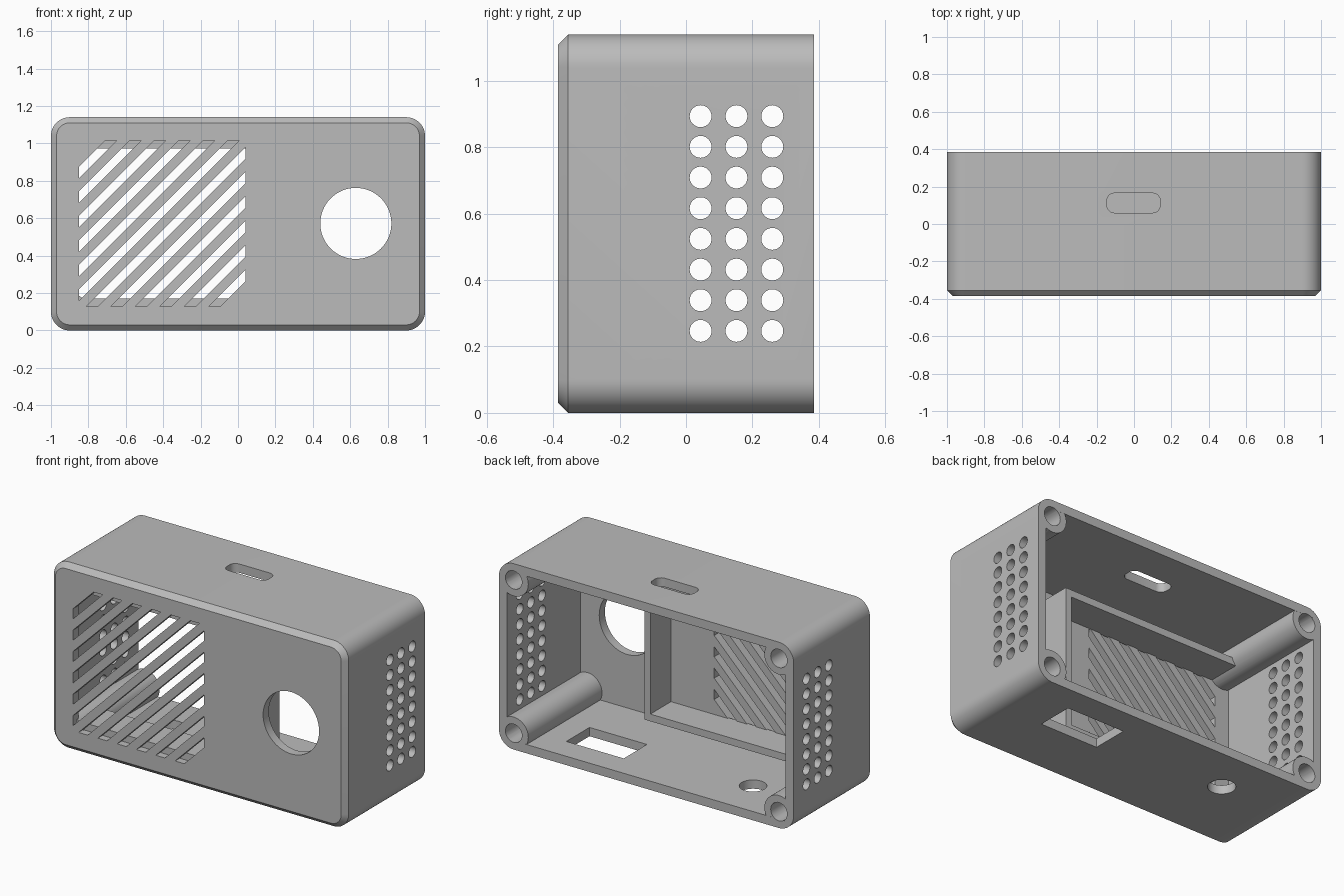
import bpy, bmesh
from math import cos, sin, pi
from mathutils import Vector

cube = bpy.data.objects.get("Cube")
if cube:
    bpy.data.objects.remove(cube, do_unlink=True)

H, D = 1.14, 0.385          # height, half depth
R, WALL, FRONT = 0.1, 0.054, -0.33
MID = H / 2

grey = bpy.data.materials.new("plain grey")
grey.use_nodes = True
grey.diffuse_color = (0.5, 0.5, 0.5, 1)
grey.node_tree.nodes["Principled BSDF"].inputs["Base Color"].default_value = (0.5, 0.5, 0.5, 1)


def place(axis, u, v, w):
    return {"X": (w, u, v), "Y": (u, w, v), "Z": (u, v, w)}[axis]


def circle(u, v, r, n=32):
    return [(u + r * cos(2 * pi * i / n), v + r * sin(2 * pi * i / n)) for i in range(n)]


def rect(u0, u1, v0, v1):
    return [(u0, v0), (u1, v0), (u1, v1), (u0, v1)]


def round_rect(u0, u1, v0, v1, r, n=12):
    centres = [(u1 - r, v1 - r), (u0 + r, v1 - r), (u0 + r, v0 + r), (u1 - r, v0 + r)]
    return [(cu + r * cos(pi / 2 * (q + i / n)), cv + r * sin(pi / 2 * (q + i / n)))
            for q, (cu, cv) in enumerate(centres) for i in range(n + 1)]


def prism(bm, axis, points, w0, w1):
    """Closed prism of a 2D outline between two depths along an axis."""
    loft(bm, [[place(axis, u, v, w) for u, v in points] for w in (w0, w1)])


def loft(bm, rings):
    rings = [[bm.verts.new(p) for p in ring] for ring in rings]
    faces = [bm.faces.new(rings[0]), bm.faces.new(rings[-1])]
    n = len(rings[0])
    for a, b in zip(rings, rings[1:]):
        faces += [bm.faces.new((a[i], a[(i + 1) % n], b[(i + 1) % n], b[i])) for i in range(n)]
    bmesh.ops.recalc_face_normals(bm, faces=faces)


def to_object(bm, name):
    mesh = bpy.data.meshes.new(name)
    bm.to_mesh(mesh)
    bm.free()
    mesh.materials.append(grey)
    ob = bpy.data.objects.new(name, mesh)
    bpy.context.scene.collection.objects.link(ob)
    return ob


def combine(body, bm, operation):
    """Boolean a temporary mesh into the body."""
    tool = to_object(bm, "helper")
    tool.hide_render = True
    mod = body.modifiers.new("combine", "BOOLEAN")
    mod.operation, mod.solver, mod.object = operation, "EXACT", tool
    bpy.context.view_layer.objects.active = body
    bpy.ops.object.modifier_apply(modifier=mod.name)
    bpy.data.objects.remove(tool, do_unlink=True)


# Outer block with rounded long edges and a chamfered front
CH = 0.03
bm = bmesh.new()
outline = round_rect(-1, 1, 0, H, R)
inset = round_rect(-1 + CH, 1 - CH, CH, H - CH, R - CH)
loft(bm, [[place("Y", u, v, w) for u, v in pts]
          for pts, w in ((inset, -D), (outline, CH - D), (outline, D))])
body = to_object(bm, "enclosure_body")

# Hollow interior, open at the back
bm = bmesh.new()
prism(bm, "Y", rect(WALL - 1, 1 - WALL, WALL, H - WALL), FRONT, 0.5)
combine(body, bm, "DIFFERENCE")

# Diagonal vent slots clipped to a rectangle, and the round front opening
bm = bmesh.new()
PITCH, HALF = 0.131, 0.031
X0, X1, Z0, Z1 = -0.85, 0.04, 0.128, 1.016
for k in range(12):
    c = (X0 + X1) / 2 - MID + (k - 5.5) * PITCH      # x - z along the slot centre
    slot = bmesh.new()
    prism(slot, "Y", rect(X0, X1, Z0, Z1), -0.5, -0.3)
    for side in (1, -1):
        bmesh.ops.bisect_plane(slot, geom=slot.verts[:] + slot.edges[:] + slot.faces[:],
                               plane_co=Vector((c + side * HALF, 0, 0)),
                               plane_no=Vector((side, 0, -side)), clear_outer=True)
        bmesh.ops.holes_fill(slot, edges=[e for e in slot.edges if e.is_boundary])
    bmesh.ops.recalc_face_normals(slot, faces=slot.faces[:])
    part = bpy.data.meshes.new("slot")
    slot.to_mesh(part)
    slot.free()
    bm.from_mesh(part)
    bpy.data.meshes.remove(part)
prism(bm, "Y", circle(0.63, 0.572, 0.19, 64), -0.5, -0.3)
combine(body, bm, "DIFFERENCE")

# Three-sided holder frame behind the vent
bm = bmesh.new()
T, FX = 0.044, 0.333
prism(bm, "Y", [(-0.97, Z1), (FX + 0.04, Z1), (FX + 0.04, Z0), (-0.97, Z0),
                (-0.97, Z0 + T), (FX, Z0 + T), (FX, Z1 - T), (-0.97, Z1 - T)], FRONT - 0.01, -0.13)
combine(body, bm, "UNION")

# Corner screw posts
posts = [(x, z) for x in (R - 1, 1 - R) for z in (R, H - R)]
bm = bmesh.new()
for x, z in posts:
    prism(bm, "Y", circle(x, z, 0.099, 48), FRONT - 0.015, D - 0.0005)
combine(body, bm, "UNION")

# Screw holes, bottom openings and top slot
bm = bmesh.new()
for x, z in posts:
    prism(bm, "Y", circle(x, z, 0.056), 0.0, 0.5)
prism(bm, "Z", rect(0.265, 0.655, 0, 0.225), -0.1, 0.09)
prism(bm, "Z", circle(-0.53, 0.107, 0.077), -0.1, 0.09)
prism(bm, "Z", round_rect(-0.145, 0.14, 0.06, 0.165, 0.04, 6), 1.05, 1.2)
combine(body, bm, "DIFFERENCE")

# Grids of round holes through both side walls
bm = bmesh.new()
for side in (-1, 1):
    for col in range(3):
        for row in range(8):
            prism(bm, "X", circle(0.044 + 0.108 * col, 0.247 + 0.0924 * row, 0.033, 24),
                  side * 0.92, side * 1.1)
combine(body, bm, "DIFFERENCE")

# Smooth the rounded surfaces, keep edges crisp
bpy.ops.object.select_all(action="DESELECT")
body.select_set(True)
bpy.context.view_layer.objects.active = body
bpy.ops.object.shade_smooth_by_angle(angle=pi / 6)
